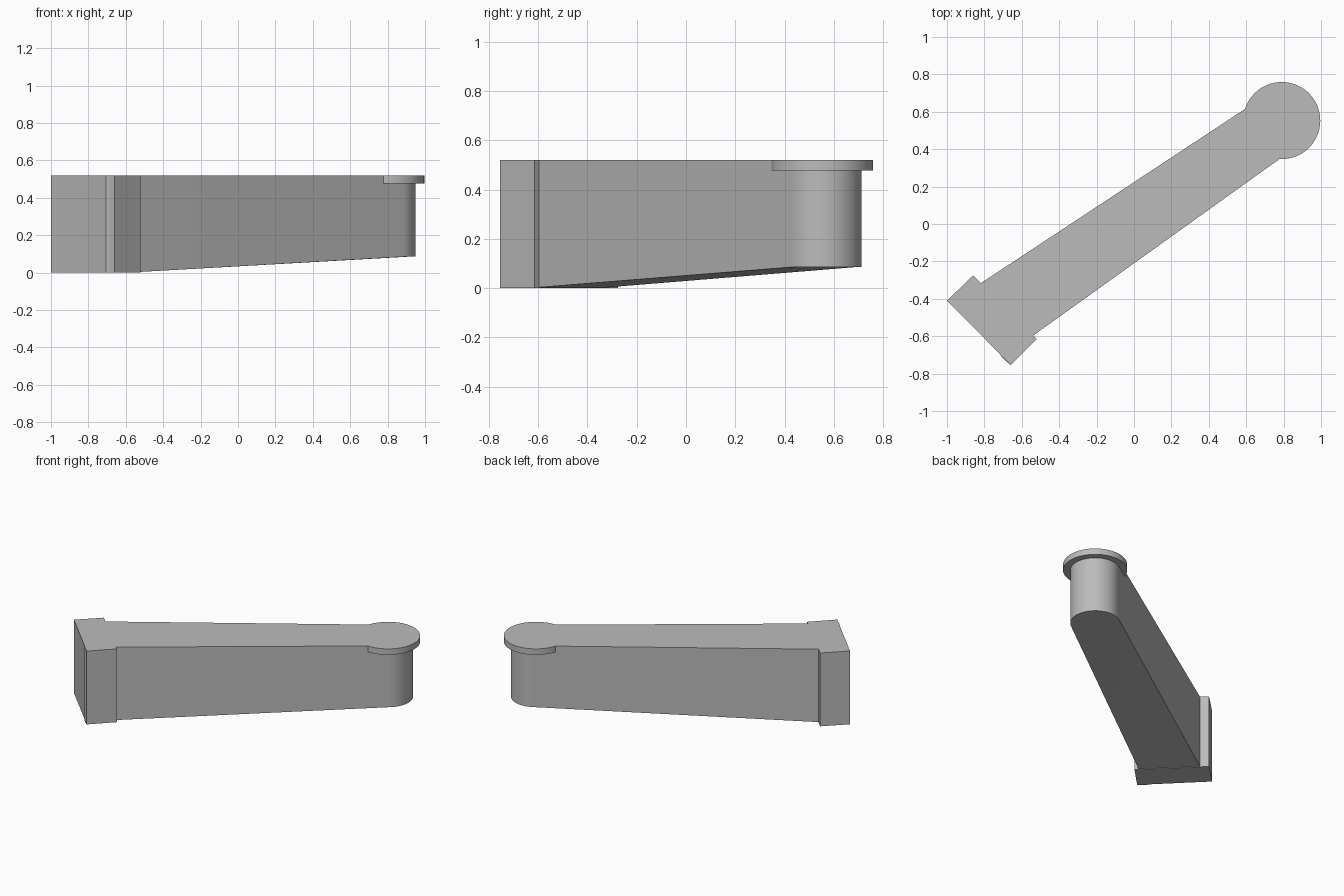
import bpy
import bmesh
from math import cos, sin, radians

if "Cube" in bpy.data.objects:
    bpy.data.objects.remove(bpy.data.objects["Cube"], do_unlink=True)

TOP = 0.52
COLUMN_BOTTOM = 0.085
CENTRE = (0.79, 0.553)

grey = bpy.data.materials.new("plain grey")
grey.use_nodes = True
grey.diffuse_color = (0.5, 0.5, 0.5, 1)
grey.node_tree.nodes["Principled BSDF"].inputs["Base Color"].default_value = grey.diffuse_color


def arc(radius, start, end, steps):
    """Points on an arc about the round end of the arm."""
    angles = [radians(start + (end - start) * i / steps) for i in range(steps + 1)]
    return [(CENTRE[0] + radius * cos(a), CENTRE[1] + radius * sin(a)) for a in angles]


def prism(name, outline, bottoms, top=TOP):
    """Upright solid on a counter-clockwise outline, with a bottom height per point."""
    bm = bmesh.new()
    low = [bm.verts.new((x, y, z)) for (x, y), z in zip(outline, bottoms)]
    high = [bm.verts.new((x, y, top)) for x, y in outline]
    bm.faces.new(high)
    bm.faces.new(low[::-1])
    for i in range(len(low)):
        j = (i + 1) % len(low)
        bm.faces.new((low[i], low[j], high[j], high[i]))
    # Split the underside so that its slope stays flat
    bmesh.ops.connect_verts_nonplanar(bm, angle_limit=0.002, faces=bm.faces[:])
    bmesh.ops.recalc_face_normals(bm, faces=bm.faces[:])
    mesh = bpy.data.meshes.new(name)
    bm.to_mesh(mesh)
    bm.free()
    mesh.materials.append(grey)
    obj = bpy.data.objects.new(name, mesh)
    bpy.context.collection.objects.link(obj)
    bpy.ops.object.select_all(action="DESELECT")
    obj.select_set(True)
    bpy.context.view_layer.objects.active = obj
    bpy.ops.object.shade_smooth_by_angle(angle=radians(30))
    return obj


# End block with a tiny step in its outer face
block = [(-1, -0.41), (-0.717, -0.695), (-0.707, -0.712), (-0.695, -0.716),
         (-0.66, -0.755), (-0.52, -0.615), (-0.86, -0.275)]
prism("end_block", block, [0] * len(block))

# Tapering arm whose sides run tangent into a round column
rounded = arc(0.16, -54.3, 123.2, 32)
prism("arm", [(-0.54, -0.597)] + rounded + [(-0.82, -0.317)],
      [0.003] + [COLUMN_BOTTOM] * len(rounded) + [0.003])

# Round cap over the column
cap = arc(0.206, 0, 360, 64)[:-1]
prism("round_cap", cap, [0.477] * len(cap))
